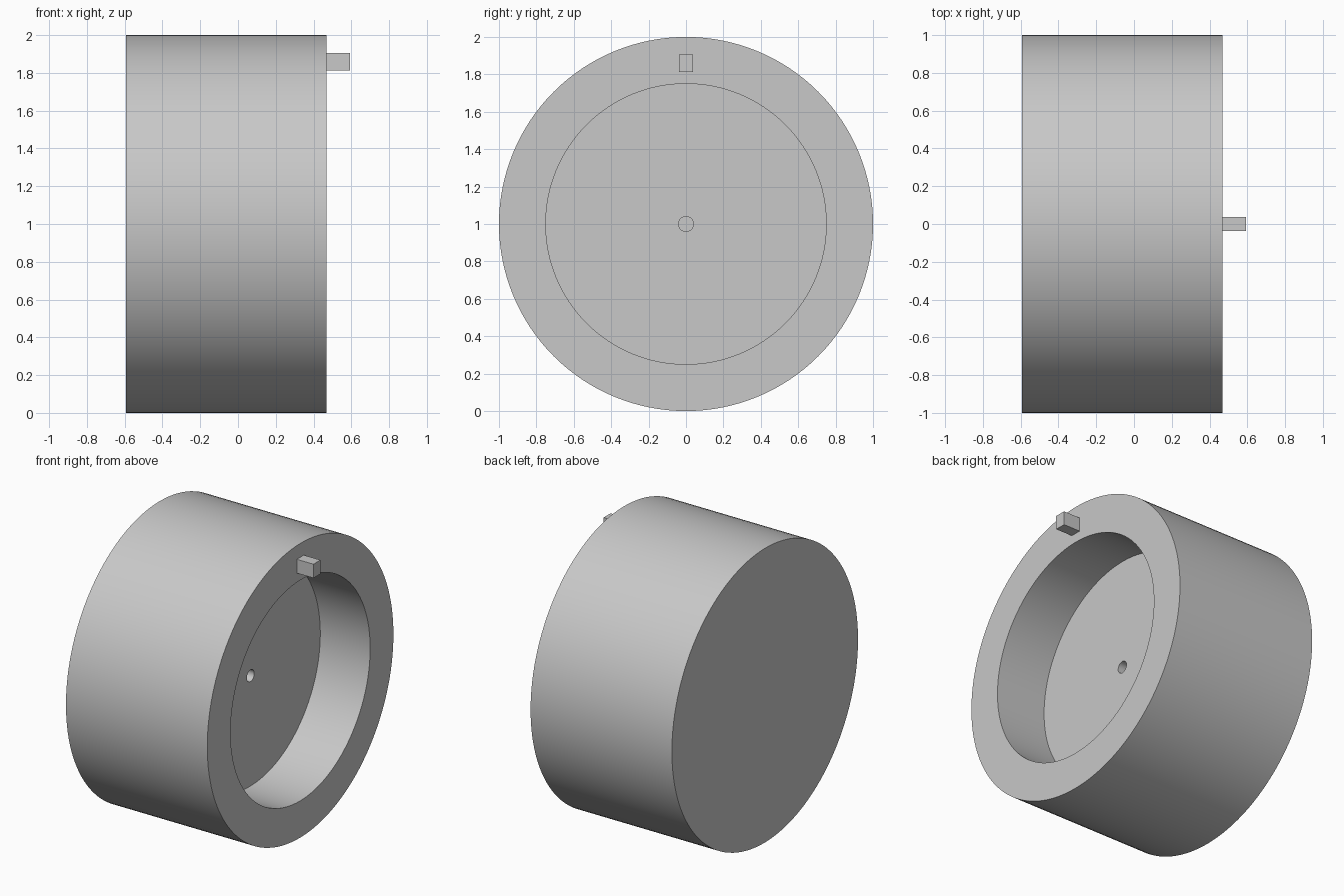
import bpy
import bmesh
from math import radians, tau
from mathutils import Matrix, Vector

cube = bpy.data.objects.get("Cube")
if cube:
    bpy.data.objects.remove(cube, do_unlink=True)

grey = bpy.data.materials.new("plain grey")
grey.use_nodes = True
grey.diffuse_color = (0.58, 0.58, 0.58, 1)
grey.node_tree.nodes["Principled BSDF"].inputs["Base Color"].default_value = grey.diffuse_color

RADIUS = 1.0
BACK, RIM, END = -0.594, 0.469, 0.594
FLOOR = RIM - 0.375
HOLE_BOTTOM = FLOOR - 0.125


def add_object(name, bm):
    bmesh.ops.recalc_face_normals(bm, faces=bm.faces)
    mesh = bpy.data.meshes.new(name)
    bm.to_mesh(mesh)
    bm.free()
    mesh.materials.append(grey)
    obj = bpy.data.objects.new(name, mesh)
    bpy.context.collection.objects.link(obj)
    return obj


def lathe_x(name, profile, steps):
    """Turn a profile of (x, radius) pairs about the x axis at mid height."""
    bm = bmesh.new()
    verts = [bm.verts.new((x, 0, RADIUS + r)) for x, r in profile]
    edges = [bm.edges.new(pair) for pair in zip(verts, verts[1:])]
    bmesh.ops.spin(bm, geom=verts + edges, cent=(0, 0, RADIUS), axis=(1, 0, 0),
                   angle=tau, steps=steps, use_duplicate=False)
    bmesh.ops.remove_doubles(bm, verts=bm.verts, dist=0.0001)
    return add_object(name, bm)


# Cup-shaped drum with a recessed floor and a blind centre hole
drum = lathe_x("drum_body", [
    (BACK, 0), (BACK, RADIUS), (RIM, RADIUS), (RIM, 0.75),
    (FLOOR, 0.75), (FLOOR, 0.04), (HOLE_BOTTOM, 0.04), (HOLE_BOTTOM, 0),
], 128)
bpy.context.view_layer.objects.active = drum
drum.select_set(True)
bpy.ops.object.shade_smooth_by_angle(angle=radians(30))

# Small locating peg on the rim
bm = bmesh.new()
centre = Vector(((RIM + END) / 2, 0, 1.859))
bmesh.ops.create_cube(bm, size=1, matrix=Matrix.Translation(centre)
                      @ Matrix.Diagonal((END - RIM, 0.075, 0.094, 1)))
add_object("rim_peg", bm)
